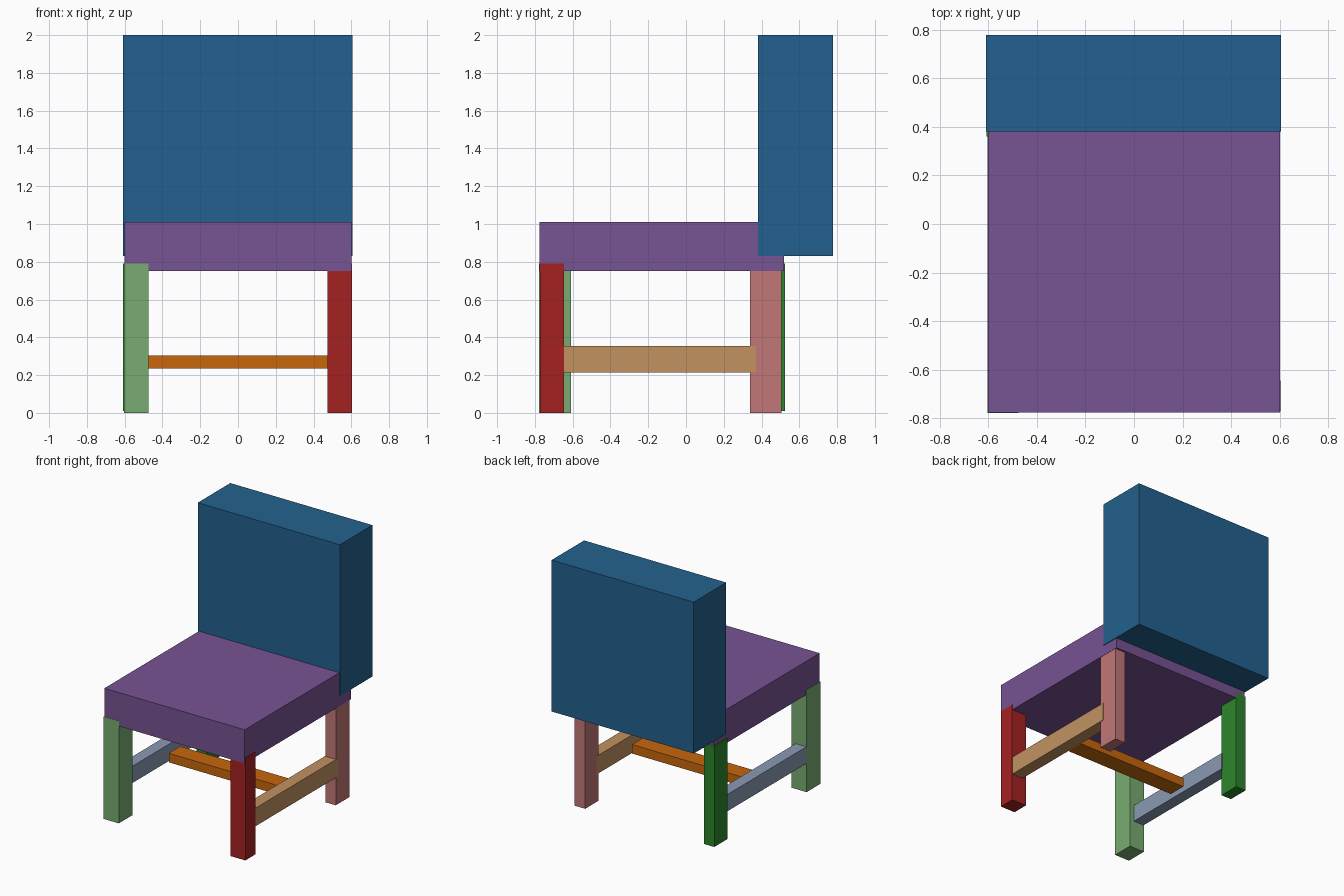
import bpy
from mathutils import Vector

default = bpy.data.objects.get("Cube")
if default:
    bpy.data.objects.remove(default, do_unlink=True)


def linear(c):
    c /= 255
    return c / 12.92 if c <= 0.04045 else ((c + 0.055) / 1.055) ** 2.4


def material(name, rgb):
    mat = bpy.data.materials.new(name)
    mat.use_nodes = True
    colour = (*[linear(c) for c in rgb], 1)
    mat.diffuse_color = colour
    mat.node_tree.nodes["Principled BSDF"].inputs["Base Color"].default_value = colour
    return mat


def box(name, low, high, mat):
    """Axis-aligned block between two opposite corners."""
    low, high = Vector(low), Vector(high)
    bpy.ops.mesh.primitive_cube_add(size=1, location=(low + high) / 2)
    obj = bpy.context.object
    obj.name = name
    obj.scale = high - low
    bpy.ops.object.transform_apply(location=False, rotation=False, scale=True)
    obj.data.materials.append(mat)
    return obj


# Upholstery blocks
box("backrest", (-0.61, 0.38, 0.83), (0.605, 0.777, 2.0),
    material("deep blue", (35, 97, 142)))
box("seat", (-0.6, -0.775, 0.75), (0.6, 0.52, 1.01),
    material("purple", (119, 83, 147)))

# Legs, the front pair reaching slightly up into the seat
box("front_left_leg", (0.475, -0.772, 0), (0.603, -0.645, 0.79),
    material("red", (165, 33, 33)))
box("front_right_leg", (-0.604, -0.777, 0), (-0.475, -0.61, 0.79),
    material("light green", (121, 172, 113)))
box("back_left_leg", (0.508, 0.34, 0), (0.598, 0.505, 0.79),
    material("pink", (193, 119, 119)))
box("back_right_leg", (-0.608, 0.36, 0.01), (-0.52, 0.523, 0.79),
    material("dark green", (44, 133, 44)))

# Side stretchers and the cross bar between them
box("left_stretcher", (0.505, -0.66, 0.215), (0.601, 0.37, 0.355),
    material("tan", (194, 146, 97)))
box("right_stretcher", (-0.602, -0.62, 0.22), (-0.51, 0.37, 0.35),
    material("blue grey", (138, 154, 179)))
box("cross_bar", (-0.48, -0.16, 0.235), (0.475, -0.02, 0.305),
    material("orange", (199, 103, 12)))
